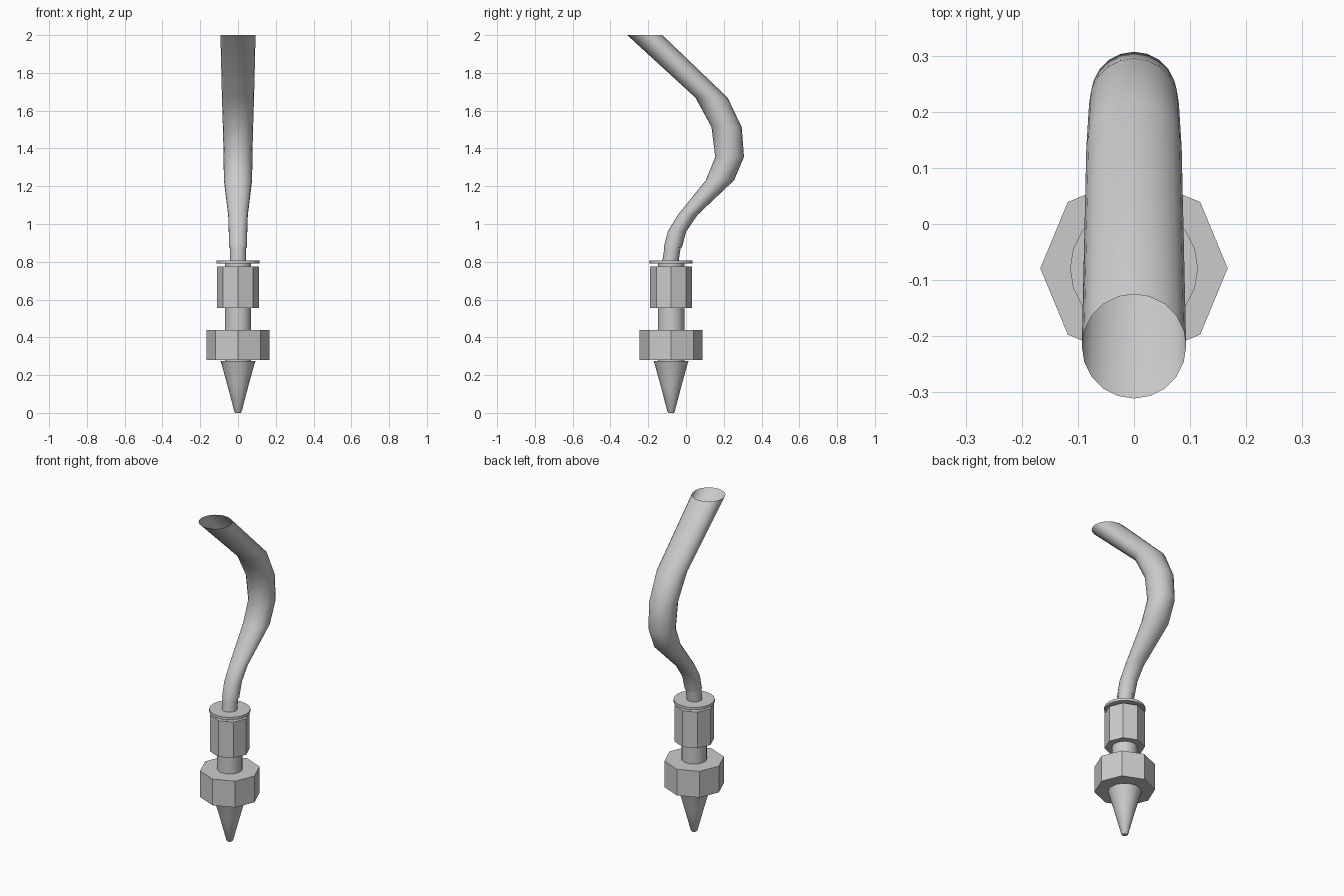
import bpy, bmesh, math

if "Cube" in bpy.data.objects:
    bpy.data.objects.remove(bpy.data.objects["Cube"])

AXIS_Y = -0.079  # fitting axis


def loft(name, rings, sides, cap=True, smooth=35):
    """Loft horizontal circles given as (y, z, radius)."""
    bm = bmesh.new()
    loops = []
    for y, z, r in rings:
        loops.append([bm.verts.new((r * math.cos(2 * math.pi * i / sides),
                                    y + r * math.sin(2 * math.pi * i / sides), z))
                      for i in range(sides)])
    for a, b in zip(loops, loops[1:]):
        for i in range(sides):
            j = (i + 1) % sides
            bm.faces.new((a[i], a[j], b[j], b[i]))
    if cap:
        bm.faces.new(loops[0][::-1])
        bm.faces.new(loops[-1])
    mesh = bpy.data.meshes.new(name)
    bm.to_mesh(mesh)
    bm.free()
    ob = bpy.data.objects.new(name, mesh)
    bpy.context.collection.objects.link(ob)
    if smooth:
        bpy.ops.object.select_all(action='DESELECT')
        ob.select_set(True)
        bpy.context.view_layer.objects.active = ob
        bpy.ops.object.shade_smooth_by_angle(angle=math.radians(smooth))
    return ob


def turned(name, profile, sides, smooth=35):
    """Upright part on the fitting axis from (radius, z) pairs."""
    return loft(name, [(AXIS_Y, z, r) for r, z in profile], sides, True, smooth)


# Pointed tip with a small blunt end
turned("nozzle_tip", [(0.014, 0.0), (0.019, 0.006), (0.057, 0.15),
                      (0.086, 0.255), (0.093, 0.275)], 16)
# Neck running through the nuts
turned("neck", [(0.07, 0.27), (0.07, 0.792)], 20)
# Octagonal nut and collar
turned("large_nut", [(0.167, 0.28), (0.167, 0.44)], 8, 0)
turned("upper_collar", [(0.111, 0.555), (0.111, 0.775)], 8, 0)
# Thin washer above the collar
turned("washer", [(0.114, 0.79), (0.114, 0.806)], 20)
# Slightly leaning spigot
loft("spigot", [(-0.084, 0.79, 0.043), (-0.069, 0.89, 0.043)], 20)

# Curved hose, widening towards its open end
loft("hose", [(-0.070, 0.875, 0.048), (-0.048, 0.96, 0.049),
              (0.009, 1.048, 0.052), (0.180, 1.232, 0.075),
              (0.231, 1.355, 0.076), (0.215, 1.513, 0.080),
              (0.135, 1.669, 0.085), (-0.218, 2.0, 0.093)], 20, False, 60)
